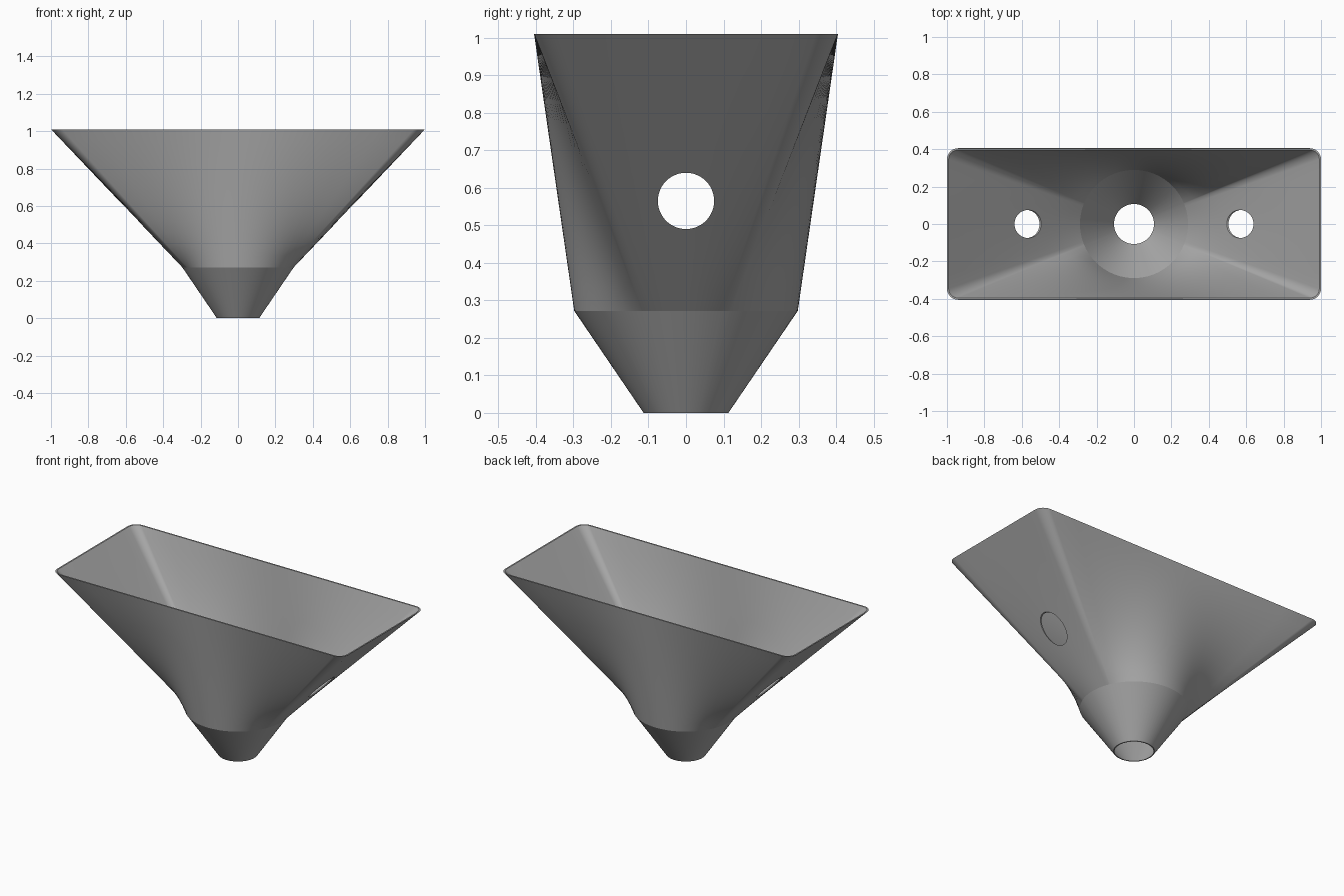
import bpy, bmesh, math
from mathutils import Vector

cube = bpy.data.objects.get("Cube")
if cube:
    bpy.data.objects.remove(cube, do_unlink=True)

WALL = 0.009
HALF_X, HALF_Y, CORNER = 1.0, 0.405, 0.06
TOP, NECK, NECK_R, MOUTH_R = 1.01, 0.272, 0.298, 0.11

grey = bpy.data.materials.new("plain grey")
grey.use_nodes = True
colour = (0.4, 0.4, 0.4, 1)
grey.diffuse_color = colour
grey.node_tree.nodes["Principled BSDF"].inputs["Base Color"].default_value = colour


def rounded_rectangle(inset):
    """Rim outline, with the straight sides stepped evenly by angle."""
    hx, hy, r = HALF_X - inset, HALF_Y - inset, CORNER - inset
    cx, cy = hx - r, hy - r
    pts = []
    for quarter, (sx, sy) in enumerate([(1, 1), (-1, 1), (-1, -1), (1, -1)]):
        for i in range(9):
            a = (quarter + i / 8) * math.pi / 2
            pts.append(Vector((sx * cx + r * math.cos(a), sy * cy + r * math.sin(a))))
        # straight side to the next corner
        along_x = quarter % 2 == 0
        half, dist = (cx, hy) if along_x else (cy, hx)
        reach = math.atan2(half, dist)
        steps = 28 if along_x else 10
        for i in range(1, steps):
            t = dist * math.tan(reach * (1 - 2 * i / steps))
            pts.append(Vector((sx * t, sy * hy)) if along_x else Vector((sx * hx, sy * t)))
    return pts


def circle(outline, radius):
    """Circle whose points face the matching outline points."""
    return [p.normalized() * radius for p in outline]


def shell(name, outer, inner, z0, z1, rows):
    """Thin wall ruled between a lower and an upper outline."""
    bm = bmesh.new()
    rings = []
    for (low, high), order in ((outer, range(rows + 1)), (inner, range(rows, -1, -1))):
        for k in order:
            t = k / rows
            rings.append([bm.verts.new((*a.lerp(b, t), z0 + (z1 - z0) * t))
                          for a, b in zip(low, high)])
    n = len(rings[0])
    for k, ring in enumerate(rings):
        above = rings[(k + 1) % len(rings)]
        for i in range(n):
            j = (i + 1) % n
            bm.faces.new((ring[i], ring[j], above[j], above[i]))
    bmesh.ops.recalc_face_normals(bm, faces=bm.faces)
    mesh = bpy.data.meshes.new(name)
    bm.to_mesh(mesh)
    bm.free()
    mesh.materials.append(grey)
    obj = bpy.data.objects.new(name, mesh)
    bpy.context.collection.objects.link(obj)
    return obj


# Hopper body and lower spout
rim_out, rim_in = rounded_rectangle(0), rounded_rectangle(WALL)
neck_out, neck_in = circle(rim_out, NECK_R), circle(rim_in, NECK_R - WALL)
hopper = shell("hopper", (neck_out, rim_out), (neck_in, rim_in), NECK, TOP, 12)
spout = shell("spout", (circle(rim_out, MOUTH_R + 0.003), neck_out),
              (circle(rim_in, MOUTH_R - 0.003), neck_in), 0, NECK, 1)

# Round hole through both end walls
bpy.ops.mesh.primitive_cylinder_add(vertices=48, radius=0.075, depth=3,
                                    location=(0, 0, 0.565), rotation=(0, math.pi / 2, 0))
cutter = bpy.context.object
cutter.name = "hole_cutter"
cutter.hide_render = True
cutter.data.materials.append(grey)
cut = hopper.modifiers.new("end holes", "BOOLEAN")
cut.operation = "DIFFERENCE"
cut.solver = "EXACT"
cut.object = cutter
bpy.ops.object.select_all(action="DESELECT")
bpy.context.view_layer.objects.active = hopper
hopper.select_set(True)
bpy.ops.object.modifier_apply(modifier=cut.name)
bpy.data.objects.remove(cutter, do_unlink=True)

# Smooth walls with crisp rims
spout.select_set(True)
bpy.ops.object.shade_smooth_by_angle(angle=math.radians(30))
